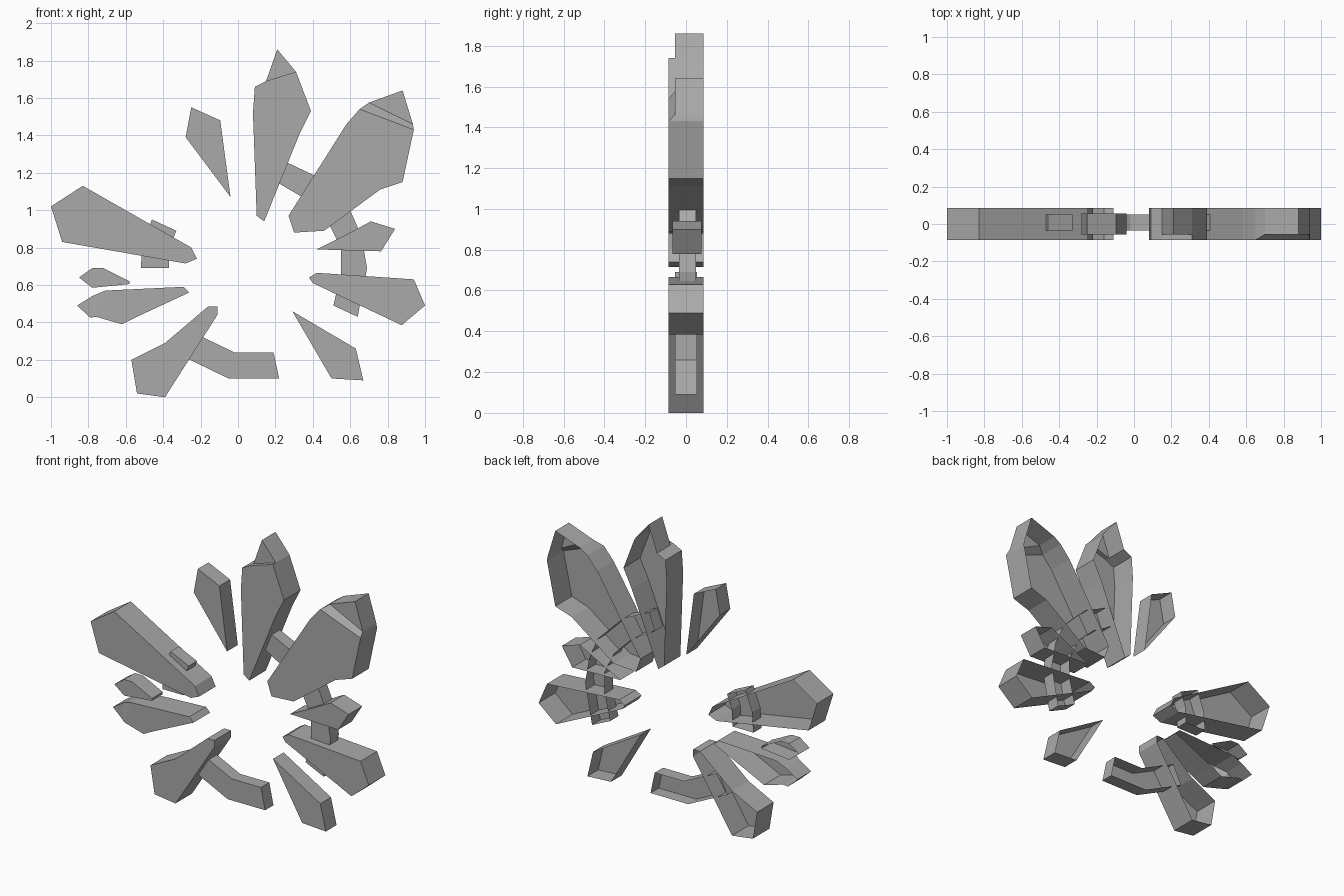
import bpy
import bmesh

cube = bpy.data.objects.get("Cube")
if cube:
    bpy.data.objects.remove(cube, do_unlink=True)

# One plain grey for the whole model
GREY = (0.4, 0.4, 0.4, 1.0)
stone = bpy.data.materials.new("stone_grey")
stone.use_nodes = True
stone.diffuse_color = GREY
stone.node_tree.nodes["Principled BSDF"].inputs["Base Color"].default_value = GREY

DEEP, SLIM = 0.085, 0.055


def counter_clockwise(points):
    """Return the outline turning so that its front face looks toward -y."""
    area = sum(a[0] * b[1] - b[0] * a[1]
               for a, b in zip(points, points[1:] + points[:1]))
    return points if area > 0 else points[::-1]


def shard(name, pieces, back):
    """Build a shell that is open at the back.

    Each piece is (outline, front); the outline holds (x, z) points, or
    (x, z, y) where a corner leaves the front plane. Outer edges get a wall
    down to the back; an edge shared by two pieces only gets a step.
    """
    bm = bmesh.new()
    edges = {}

    def face(corners):
        bm.faces.new([bm.verts.new(c) for c in corners])

    for outline, front in pieces:
        loop = [(p[0], p[1], p[2] if len(p) > 2 else front)
                for p in counter_clockwise(outline)]
        face([(x, y, z) for x, z, y in loop])
        for a, b in zip(loop, loop[1:] + loop[:1]):
            edges.setdefault(frozenset((a[:2], b[:2])), []).append((a, b))

    for users in edges.values():
        users.sort(key=lambda edge: edge[0][2])
        a, b = users[0]
        rear = back if len(users) == 1 else users[1][0][2]
        if rear > a[2]:
            face([(a[0], rear, a[1]), (b[0], rear, b[1]),
                  (b[0], b[2], b[1]), (a[0], a[2], a[1])])

    bmesh.ops.remove_doubles(bm, verts=bm.verts[:], dist=0.0001)
    mesh = bpy.data.meshes.new(name)
    bm.to_mesh(mesh)
    bm.free()
    mesh.materials.append(stone)
    obj = bpy.data.objects.new(name, mesh)
    bpy.context.collection.objects.link(obj)
    return obj


def simple_shard(name, outline, front=-DEEP, back=DEEP):
    return shard(name, [(outline, front)], back)


def rod(name, outer, inner):
    """Channel-shaped connecting rod, given by its two long sides."""
    count = len(outer)
    pieces = [([outer[i], outer[i + 1], inner[i + 1], inner[i]], -0.035)
              for i in range(count - 1)]
    return shard(name, pieces, 0.05)


# Top shard with its set-back tip
tip_a, tip_b = (0.15, 1.69), (0.31, 1.74)
shard("top_shard", [
    ([(0.1, 0.97), (0.14, 0.94), (0.33, 1.41), (0.39, 1.53),
      tip_b, tip_a, (0.09, 1.66), (0.08, 1.52)], -DEEP),
    ([tip_a, tip_b, (0.21, 1.86)], -SLIM),
], DEEP)

# Large upper left shard with a sloped band below its set-back tip
low_a, low_b = (0.65, 1.54), (0.94, 1.43)
high_a, high_b = (0.7, 1.575), (0.935, 1.46)
shard("large_shard", [
    ([(0.27, 0.97), (0.3, 0.88), (0.46, 0.89), (0.76, 1.11), (0.88, 1.15),
      low_b, low_a, (0.58, 1.46)], -DEEP),
    ([low_a, low_b, (*high_b, -SLIM), (*high_a, -SLIM)], -DEEP),
    ([high_a, high_b, (0.88, 1.64)], -SLIM),
], DEEP)

# Lower right leaf, banded in the same way
low_a, low_b = (-0.71, 0.57), (-0.76, 0.43)
high_a, high_b = (-0.78, 0.54), (-0.79, 0.425)
shard("lower_leaf", [
    ([low_a, (-0.29, 0.59), (-0.26, 0.56), (-0.54, 0.43),
      (-0.62, 0.39), low_b], -DEEP),
    ([low_a, low_b, (*high_b, -SLIM), (*high_a, -SLIM)], -DEEP),
    ([high_a, high_b, (-0.86, 0.49)], -SLIM),
], DEEP)

# Plain shards around the ring
simple_shard("right_shard", [
    (-1, 1.02), (-0.83, 1.13), (-0.25, 0.8), (-0.22, 0.74),
    (-0.28, 0.715), (-0.94, 0.83)])
simple_shard("left_shard", [
    (0.38, 0.64), (0.42, 0.665), (0.94, 0.63), (1, 0.49),
    (0.875, 0.385), (0.4, 0.61)])
simple_shard("bottom_shard", [
    (-0.11, 0.485), (-0.16, 0.485), (-0.39, 0.29), (-0.57, 0.2),
    (-0.54, 0.02), (-0.39, 0), (-0.11, 0.44)])
simple_shard("star_shard", [
    (0.42, 0.79), (0.58, 0.87), (0.71, 0.94), (0.84, 0.9),
    (0.765, 0.78)], -0.065, 0.075)
simple_shard("small_leaf", [
    (-0.85, 0.64), (-0.78, 0.69), (-0.72, 0.69), (-0.58, 0.62),
    (-0.58, 0.605), (-0.78, 0.585)], -SLIM, SLIM)
simple_shard("small_top_shard", [
    (-0.28, 1.39), (-0.25, 1.55), (-0.095, 1.48), (-0.04, 1.07)], -SLIM, SLIM)
simple_shard("small_bottom_shard", [
    (0.29, 0.46), (0.63, 0.26), (0.67, 0.09), (0.5, 0.1)], -SLIM, SLIM)

# Connecting rods running behind the shard fronts
rod("left_rod",
    [(0.23, 1.27), (0.42, 1.18), (0.6, 1.0), (0.66, 0.86),
     (0.69, 0.69), (0.64, 0.43)],
    [(0.19, 1.16), (0.36, 1.06), (0.48, 0.94), (0.55, 0.8),
     (0.55, 0.66), (0.51, 0.49)])
rod("right_rod",
    [(-0.46, 0.95), (-0.51, 0.82), (-0.52, 0.69)],
    [(-0.33, 0.89), (-0.365, 0.8), (-0.37, 0.69)])
rod("bottom_rod",
    [(-0.27, 0.36), (-0.02, 0.24), (0.19, 0.24)],
    [(-0.33, 0.235), (-0.05, 0.1), (0.22, 0.1)])
